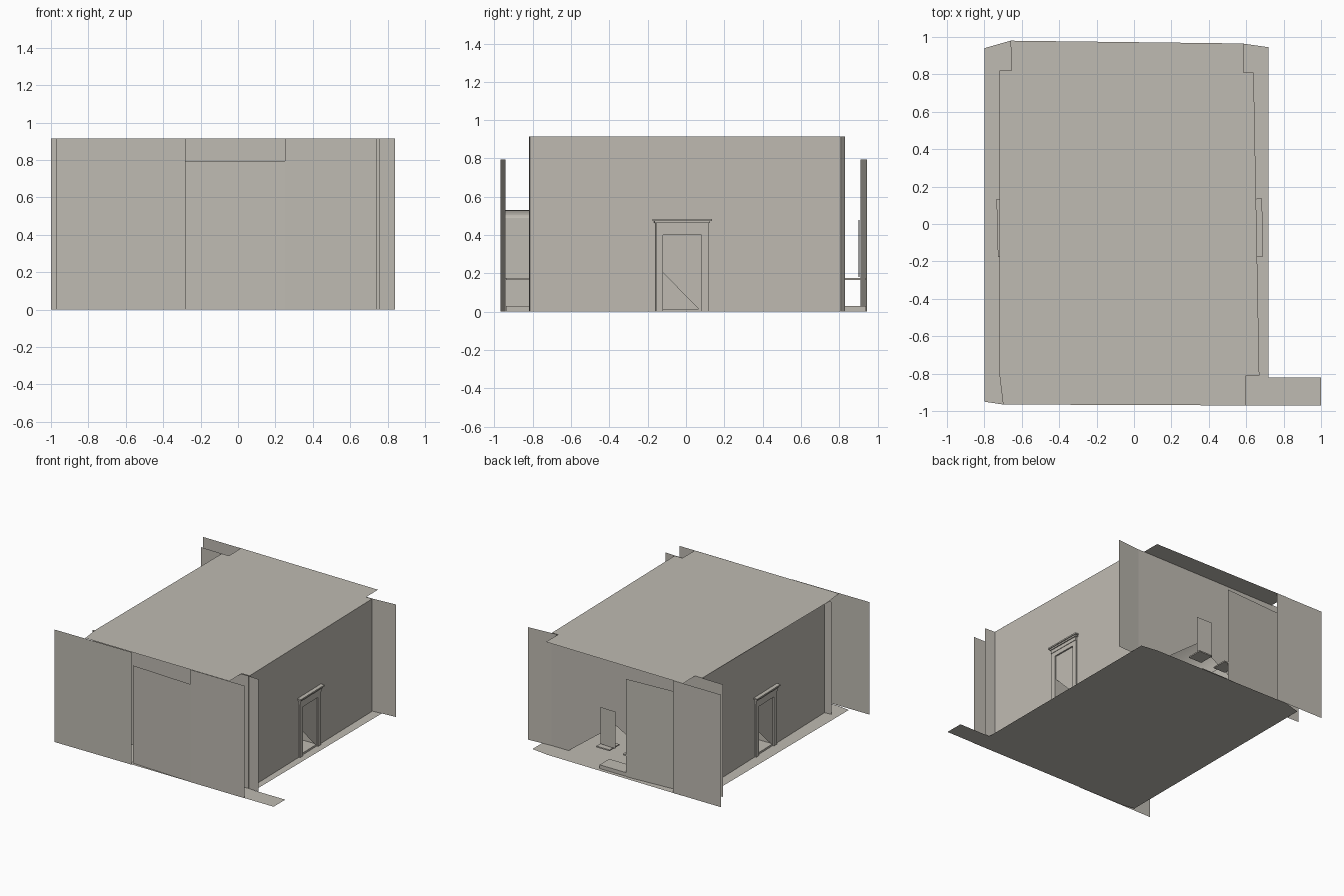
import bpy, bmesh
from math import sin, cos, pi, atan2
from mathutils import Matrix, Vector

cube = bpy.data.objects.get("Cube")
if cube:
    bpy.data.objects.remove(cube)

plaster = bpy.data.materials.new("warm_grey_plaster")
plaster.use_nodes = True
tint = (0.52, 0.495, 0.445, 1)
plaster.diffuse_color = tint
plaster.node_tree.nodes["Principled BSDF"].inputs["Base Color"].default_value = tint

HEIGHT = 0.915
DOOR_TOP = 0.4


def finish(name, bm, matrix=None, smooth=False):
    mesh = bpy.data.meshes.new(name)
    bm.to_mesh(mesh)
    bm.free()
    mesh.materials.append(plaster)
    obj = bpy.data.objects.new(name, mesh)
    bpy.context.collection.objects.link(obj)
    if matrix:
        obj.matrix_world = matrix
    if smooth:
        for face in mesh.polygons:
            face.use_smooth = True
    return obj


def sheet(name, points, matrix=None):
    """Flat sheet bounded by an outline."""
    bm = bmesh.new()
    bm.faces.new([bm.verts.new(p) for p in points])
    bmesh.ops.triangulate(bm, faces=bm.faces[:])
    return finish(name, bm, matrix)


def panel(name, start, end, bottom=0.0, top=HEIGHT):
    """Upright sheet between two plan points."""
    return sheet(name, [(*start, bottom), (*end, bottom), (*end, top), (*start, top)])


def block(name, low, high, matrix=None):
    bm = bmesh.new()
    bmesh.ops.create_cube(bm, size=1)
    low, high = Vector(low), Vector(high)
    for v in bm.verts:
        v.co = (low + high) / 2 + v.co * (high - low)
    return finish(name, bm, matrix)


def ribbon(name, profile, y0, y1, smooth=False):
    """Open profile in x and z, swept along y."""
    bm = bmesh.new()
    rows = [[bm.verts.new((x, y, z)) for x, z in profile] for y in (y0, y1)]
    for a, b, c, d in zip(rows[0], rows[0][1:], rows[1][1:], rows[1]):
        bm.faces.new((a, b, c, d))
    return finish(name, bm, smooth=smooth)


def arc(centre, radius, spring, rise, steps):
    return [(centre - radius * cos(pi * i / steps), spring + rise * sin(pi * i / steps))
            for i in range(steps + 1)]


# Floor and ceiling
floor = [(-0.8, -0.95), (-0.7, -0.965), (0.6, -0.97), (1, -0.97), (1, -0.82), (0.72, -0.82),
         (0.72, 0.945), (0.58, 0.965), (-0.66, 0.98), (-0.8, 0.94)]
sheet("floor", [(x, y, 0) for x, y in floor])
ceiling = [(-0.7, -0.965), (0.6, -0.97), (0.6, -0.81), (0.67, -0.81), (0.64, 0.81),
           (0.585, 0.81), (0.585, 0.965), (-0.66, 0.98), (-0.655, 0.82), (-0.72, 0.82),
           (-0.685, -0.8), (-0.72, -0.8)]
sheet("ceiling", [(x, y, HEIGHT) for x, y in ceiling])

# Side walls with framed doorways; local x runs along the wall, local y points outward
for side, start, end in (("left", (0.67, -0.82), (0.64, 0.81)),
                         ("right", (-0.72, 0.82), (-0.68, -0.81))):
    along = Vector(end) - Vector(start)
    length = along.length
    place = (Matrix.Translation((*start, 0))
             @ Matrix.Rotation(atan2(along.y, along.x), 4, "Z") @ Matrix.Scale(-1, 4, (0, 1, 0)))
    middle = length / 2 - 0.015 if side == "left" else length / 2 + 0.025
    d0, d1 = middle - 0.1, middle + 0.1
    outline = [(0, 0), (d0, 0), (d0, DOOR_TOP), (d1, DOOR_TOP), (d1, 0),
               (length, 0), (length, HEIGHT), (0, HEIGHT)]
    sheet(side + "_outer_wall", [(u, 0, z) for u, z in outline], place)
    # Reveal and closed leaf
    depth = -0.13
    for name, u in (("front_reveal", d0), ("back_reveal", d1)):
        sheet(f"{side}_door_{name}", [(u, 0, 0), (u, depth, 0), (u, depth, DOOR_TOP),
                                      (u, 0, DOOR_TOP)], place)
    sheet(side + "_door_soffit", [(d0, 0, DOOR_TOP), (d1, 0, DOOR_TOP),
                                  (d1, depth, DOOR_TOP), (d0, depth, DOOR_TOP)], place)
    sheet(side + "_door_leaf", [(d0, depth, 0), (d1, depth, 0),
                                (d1, depth, DOOR_TOP), (d0, depth, DOOR_TOP)], place)
    block(side + "_door_sill", (d0, depth, 0), (d1, 0, 0.015), place)
    # Surround and stepped cornice
    for name, a, b in (("jamb_a", d0 - 0.038, d0), ("jamb_b", d1, d1 + 0.038)):
        block(f"{side}_door_{name}", (a, -0.005, 0), (b, 0.012, 0.435), place)
    block(side + "_door_lintel", (d0, -0.005, DOOR_TOP), (d1, 0.012, 0.435), place)
    for i, (grow, out, low, high) in enumerate(((0.038, 0.016, 0.435, 0.462),
                                                (0.046, 0.024, 0.462, 0.474),
                                                (0.055, 0.032, 0.474, 0.485))):
        block(f"{side}_door_cornice_{i}", (d0 - grow, -0.005, low), (d1 + grow, out, high), place)

# Inner side walls and barrel vault
panel("left_inner_wall", (0.49, -0.81), (0.49, 0.81))
panel("right_inner_wall", (-0.54, -0.81), (-0.55, 0.81))
vault = arc(-0.015, 0.5, 0.515, 0.36, 32)
ribbon("barrel_vault", vault, -0.81, 0.81, smooth=True)

# End partitions with arched openings
for name, y, x0, x1 in (("front_partition", -0.815, -0.685, 0.67),
                        ("back_partition", 0.815, -0.72, 0.64)):
    outline = [(x0, 0), (vault[0][0], 0), *vault, (vault[-1][0], 0),
               (x1, 0), (x1, HEIGHT), (x0, HEIGHT)]
    sheet(name, [(x, y, z) for x, z in outline])

# Wing panels beside the partitions
panel("front_left_wing", (0.67, -0.815), (0.76, -0.82))
panel("front_right_wing", (-0.685, -0.81), (-0.74, -0.815))
panel("back_left_wing", (0.6, 0.812), (0.84, 0.83))
panel("back_right_wing", (-0.66, 0.82), (-0.91, 0.825))

# Front and back screens
panel("front_screen_right", (-0.97, -0.972), (-0.28, -0.97))
panel("front_screen_left", (0.25, -0.97), (0.74, -0.972))
panel("front_screen_middle", (-0.285, -0.942), (0.255, -0.968), top=0.795)
panel("back_screen_right", (-1, 0.98), (-0.57, 0.978))
panel("back_screen_middle", (-0.65, 0.912), (-0.12, 0.945), top=0.795)

# Arched niche behind the front screen, narrow below the sill
niche = [(-0.09, 0), (-0.09, 0.17), (-0.17, 0.17), *arc(-0.02, 0.15, 0.49, 0.04, 16),
         (0.13, 0.17), (0.05, 0.17), (0.05, 0)]
ribbon("front_niche", niche, -0.945, -0.82)

# Sills, hearth slabs and the upright board
for end, y0, y1 in (("front", -0.94, -0.82), ("back", 0.815, 0.94)):
    for side, x0, x1 in (("right", -0.2, -0.09), ("left", 0.03, 0.15)):
        block(f"{end}_{side}_sill", (x0, y0, 0.165), (x1, y1, 0.175))
    block(end + "_hearth", (-0.12, y0, 0), (0.12, y1, 0.03))
panel("back_board", (0.0, 0.905), (0.14, 0.9), 0.18, 0.48)
